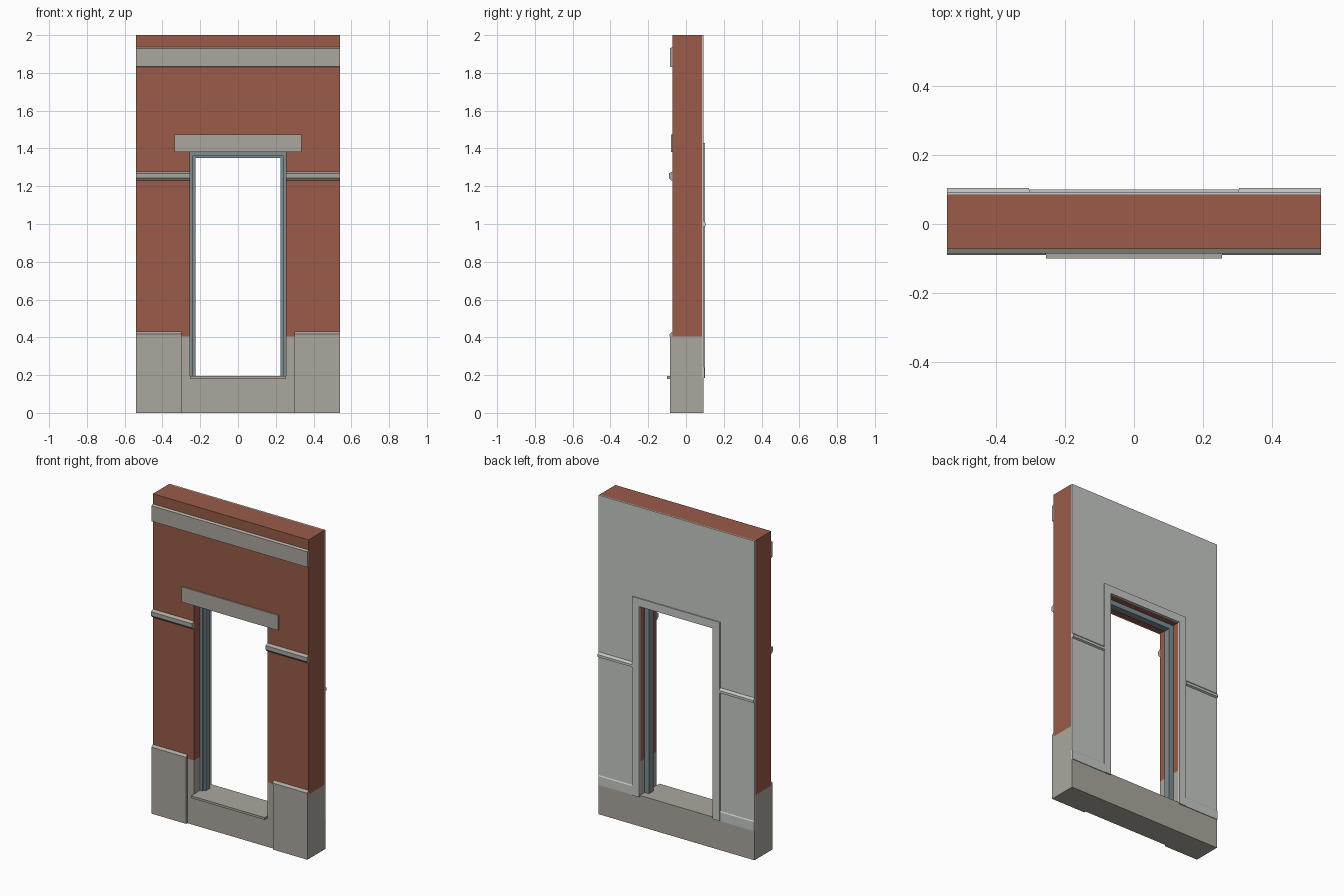
import bpy
import bmesh
from mathutils import Vector

cube = bpy.data.objects.get("Cube")
if cube:
    bpy.data.objects.remove(cube, do_unlink=True)


def material(name, r, g, b):
    m = bpy.data.materials.new(name)
    m.use_nodes = True
    m.diffuse_color = (r, g, b, 1)
    m.node_tree.nodes["Principled BSDF"].inputs["Base Color"].default_value = (r, g, b, 1)
    return m


BRICK = material("red brick", 0.32, 0.105, 0.066)
STONE = material("grey stone", 0.41, 0.39, 0.345)
PLASTER = material("pale plaster", 0.56, 0.59, 0.55)
METAL = material("blue grey frame", 0.20, 0.27, 0.29)


def extrude(name, points, direction, mat):
    """Extrude one closed polygon along a vector into a solid object."""
    bm = bmesh.new()
    face = bm.faces.new([bm.verts.new(p) for p in points])
    out = bmesh.ops.extrude_face_region(bm, geom=[face], use_keep_orig=True)
    moved = [v for v in out["geom"] if isinstance(v, bmesh.types.BMVert)]
    bmesh.ops.translate(bm, verts=moved, vec=Vector(direction))
    bmesh.ops.recalc_face_normals(bm, faces=bm.faces[:])
    mesh = bpy.data.meshes.new(name)
    bm.to_mesh(mesh)
    bm.free()
    mesh.materials.append(mat)
    obj = bpy.data.objects.new(name, mesh)
    bpy.context.collection.objects.link(obj)
    return obj


def slab(name, outline, y0, y1, mat):
    """Outline in x, z; thickness in y."""
    return extrude(name, [(x, y0, z) for x, z in outline], (0, y1 - y0, 0), mat)


def moulding(name, profile, x0, x1, mat):
    """Profile in y, z; length in x."""
    return extrude(name, [(x0, y, z) for y, z in profile], (x1 - x0, 0, 0), mat)


def box(name, x0, x1, y0, y1, z0, z1, mat):
    return slab(name, [(x0, z0), (x1, z0), (x1, z1), (x0, z1)], y0, y1, mat)


def portal(outer, inner, bottom, top, head):
    """Outline of two legs joined by a head across the top."""
    return [(-outer, bottom), (-outer, top), (outer, top), (outer, bottom),
            (inner, bottom), (inner, head), (-inner, head), (-inner, bottom)]


HALF, DOOR = 0.54, 0.255
SILL, HEAD, BASE, TOP = 0.185, 1.38, 0.405, 2.0
FRONT, REAR, SKIN = -0.072, 0.085, 0.093

# Wall body, base and inside plaster
slab("brick_wall", portal(HALF, DOOR, BASE, TOP, HEAD), FRONT, REAR, BRICK)
box("stone_base", -HALF, HALF, FRONT, SKIN, 0, SILL, STONE)
slab("inside_plaster", portal(HALF, DOOR, SILL, TOP, HEAD), REAR, SKIN, PLASTER)

# Door surround on the inside, metal frame with a stepped section, and sill
slab("inside_architrave", portal(0.303, DOOR, SILL, 1.43, HEAD), SKIN, 0.1, PLASTER)
slab("frame_outer", portal(DOOR, 0.238, SILL, HEAD, 1.363), -0.012, 0.045, METAL)
slab("frame_stop", portal(0.238, 0.225, SILL, 1.363, 1.35), 0.002, 0.045, METAL)
box("door_sill", -DOOR, DOOR, -0.1, SKIN, 0.18, 0.194, STONE)

# Front stone bands across the full width
box("lintel", -0.335, 0.335, -0.08, FRONT, HEAD, 1.475, STONE)
moulding("upper_band", [(FRONT, 1.83), (-0.085, 1.833), (-0.085, 1.93), (FRONT, 1.937)],
         -HALF, HALF, STONE)

# Parts repeated on either side of the doorway
for side, label in ((1, "left"), (-1, "right")):
    edge, jamb, block = side * HALF, side * DOOR, side * 0.3
    box(label + "_base_pier", jamb, edge, FRONT, REAR, SILL, BASE, STONE)
    box(label + "_plinth", block, edge, -0.084, FRONT, 0, BASE, STONE)
    moulding(label + "_plinth_cap",
             [(FRONT, BASE), (-0.087, BASE), (-0.087, 0.418), (FRONT, 0.43)],
             block, edge, STONE)
    moulding(label + "_string_course",
             [(FRONT, 1.23), (-0.079, 1.23), (-0.09, 1.243), (-0.09, 1.268), (FRONT, 1.278)],
             jamb, edge, STONE)
    moulding(label + "_chair_rail",
             [(SKIN, 0.985), (0.104, 0.99), (0.104, 1.005), (SKIN, 1.018)],
             side * 0.303, edge, PLASTER)
    moulding(label + "_skirting",
             [(SKIN, SILL), (0.097, SILL), (0.097, 0.24), (SKIN, 0.246)],
             side * 0.303, edge, PLASTER)
